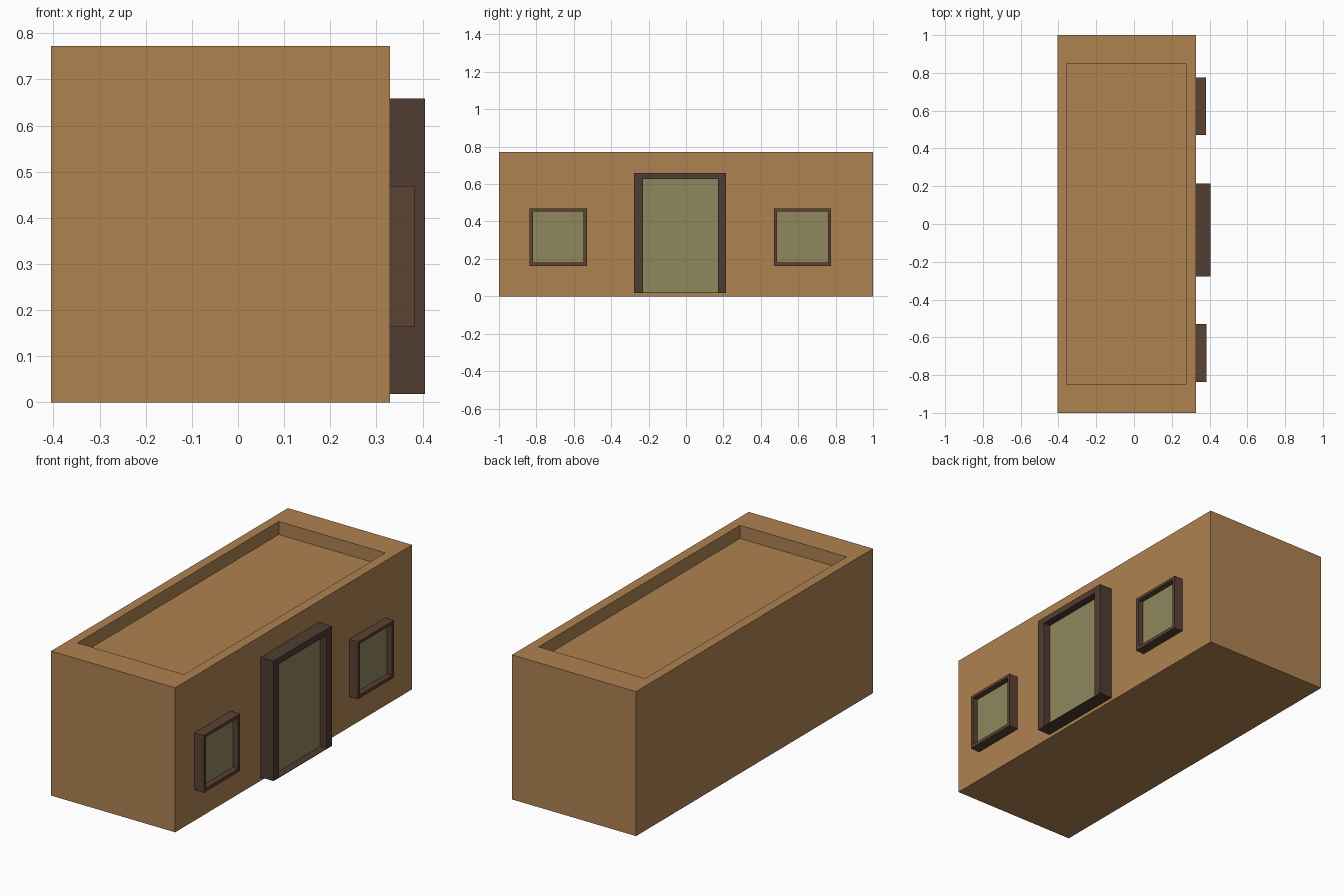
import bpy
import bmesh

if "Cube" in bpy.data.objects:
    bpy.data.objects.remove(bpy.data.objects["Cube"])


def material(name, rgb):
    m = bpy.data.materials.new(name)
    m.diffuse_color = (*rgb, 1.0)
    m.use_nodes = True
    m.node_tree.nodes["Principled BSDF"].inputs["Base Color"].default_value = m.diffuse_color
    return m


CLAY = material("clay", (0.43, 0.225, 0.083))
DARK_WOOD = material("dark_wood", (0.08, 0.045, 0.032))
WOOD = material("wood", (0.107, 0.054, 0.034))
PANE = material("pane", (0.28, 0.242, 0.114))


def box(name, lo, hi, mat, axis=None, rim_lo=None, rim_hi=None, depth=0.0):
    """Box from lo to hi; with axis given, its + face gets a rectangular recess."""
    bm = bmesh.new()
    bmesh.ops.create_cube(bm, size=1)
    for v in bm.verts:
        for i in range(3):
            v.co[i] = hi[i] if v.co[i] > 0 else lo[i]
    if axis is not None:
        others = [i for i in range(3) if i != axis]
        bm.normal_update()
        face = max(bm.faces, key=lambda f: f.calc_center_median()[axis])
        # first step shapes the rim, second step sinks the floor
        face = bmesh.ops.extrude_discrete_faces(bm, faces=[face])["faces"][0]
        mid = face.calc_center_median()
        for v in face.verts:
            for k, i in enumerate(others):
                v.co[i] = rim_hi[k] if v.co[i] > mid[i] else rim_lo[k]
        face = bmesh.ops.extrude_discrete_faces(bm, faces=[face])["faces"][0]
        for v in face.verts:
            v.co[axis] -= depth
    bmesh.ops.recalc_face_normals(bm, faces=bm.faces[:])
    mesh = bpy.data.meshes.new(name)
    bm.to_mesh(mesh)
    bm.free()
    mesh.materials.append(mat)
    obj = bpy.data.objects.new(name, mesh)
    bpy.context.collection.objects.link(obj)
    return obj


WALL = 0.329  # x of the wall carrying the door and windows


def framed_opening(name, y, z, front, inner_y, inner_z, depth, mat):
    """Projecting frame on the wall with a pane sunk inside it."""
    box(name + "_frame", (WALL, y[0], z[0]), (front, y[1], z[1]), mat, 0,
        (inner_y[0], inner_z[0]), (inner_y[1], inner_z[1]), depth + 0.01)
    box(name + "_pane", (front - depth - 0.01, inner_y[0], inner_z[0]),
        (front - depth, inner_y[1], inner_z[1]), PANE)


# Building block with a sunken flat roof behind a parapet
box("building", (-0.405, -1, 0), (WALL, 1, 0.772), CLAY, 2,
    (-0.354, -0.85), (0.276, 0.85), 0.07)

# Door with a very thin sill
framed_opening("door", (-0.278, 0.214), (0.018, 0.659), 0.405,
               (-0.231, 0.170), (0.021, 0.626), 0.04, DARK_WOOD)

# Two windows, one on each side of the door
for side, y0, front in (("left", -0.836, 0.384), ("right", 0.470, 0.380)):
    framed_opening(side + "_window", (y0, y0 + 0.306), (0.163, 0.469), front,
                   (y0 + 0.017, y0 + 0.289), (0.181, 0.454), 0.03, WOOD)
